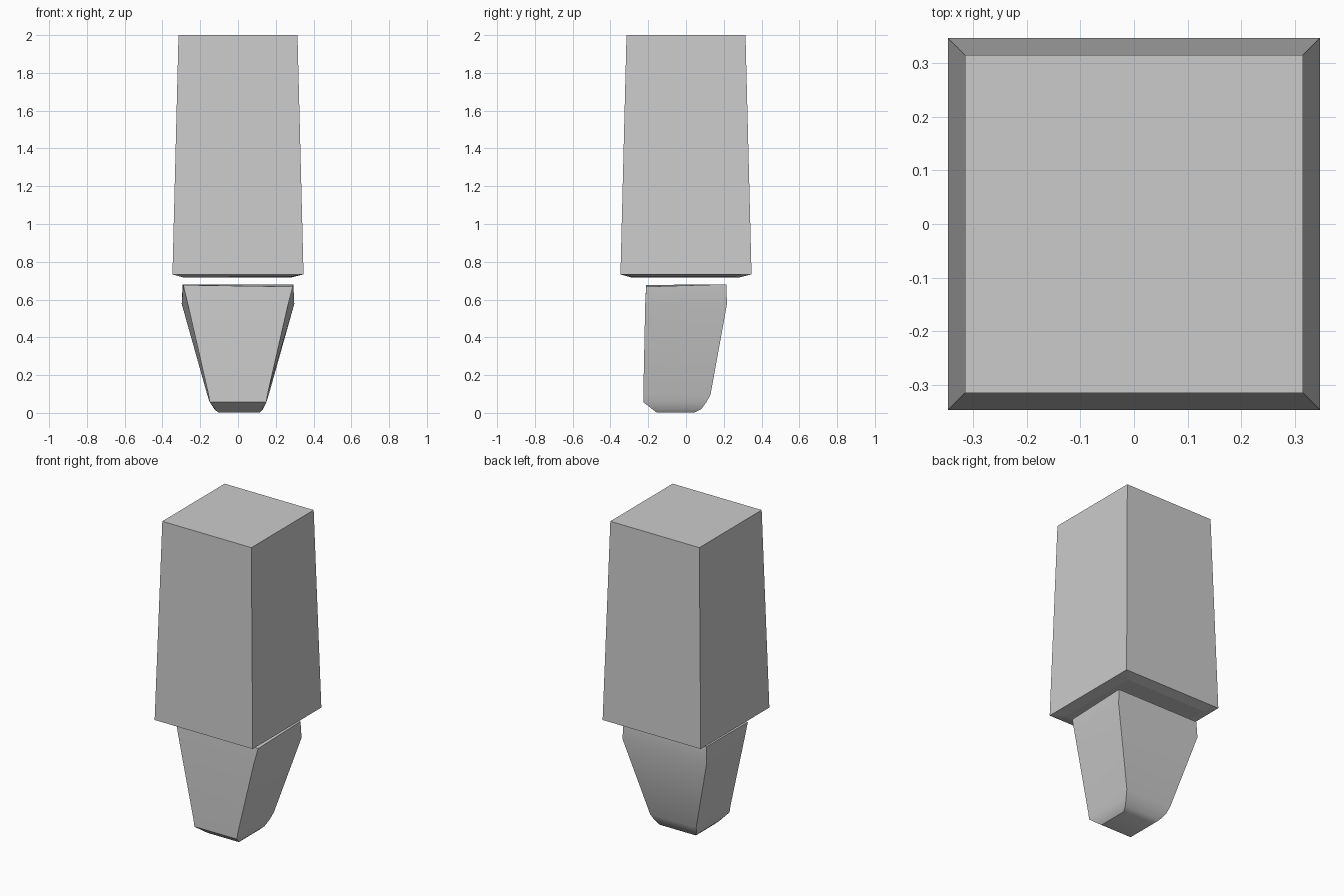
import bpy, bmesh, math

if "Cube" in bpy.data.objects:
    bpy.data.objects.remove(bpy.data.objects["Cube"])


def loft(name, rings):
    """Join four-cornered rings, bottom to top, into a closed solid."""
    bm = bmesh.new()
    loops = [[bm.verts.new(p) for p in ring] for ring in rings]
    for lo, hi in zip(loops, loops[1:]):
        for i in range(4):
            j = (i + 1) % 4
            bm.faces.new((lo[i], lo[j], hi[j], hi[i]))
    bm.faces.new(loops[0][::-1])
    bm.faces.new(loops[-1])
    bmesh.ops.recalc_face_normals(bm, faces=bm.faces)
    mesh = bpy.data.meshes.new(name)
    bm.to_mesh(mesh)
    bm.free()
    obj = bpy.data.objects.new(name, mesh)
    bpy.context.collection.objects.link(obj)
    return obj


def ring(z, xf, xb, yf, yb, tilt=(0, 0, 0, 0), dx=0.0):
    """Trapezoid: front half width, back half width, front y, back y."""
    pts = ((-xf, yf), (xf, yf), (xb, yb), (-xb, yb))
    return [(x + dx, y, z + t) for (x, y), t in zip(pts, tilt)]


def square(z, h):
    return ring(z, h, h, -h, h)


# Tall tapered upper block with a shallow chamfer underneath
loft("upper_block", [
    ring(0.718, 0.285, 0.285, -0.285, 0.285, (-0.002, 0.003, 0, 0)),
    square(0.733, 0.347),
    square(2.0, 0.315),
])

# Lower block narrowing to a rounded toe
lower = loft("lower_block", [
    ring(0.005, 0.11, 0.11, -0.155, 0.045, dx=0.005),
    ring(0.022, 0.125, 0.128, -0.178, 0.08, dx=0.004),
    ring(0.06, 0.15, 0.15, -0.226, 0.108),
    ring(0.10, 0.156, 0.163, -0.226, 0.13),
    ring(0.58, 0.266, 0.298, -0.216, 0.217),
    ring(0.68, 0.29, 0.293, -0.211, 0.213, (0, -0.009, 0.004, 0.004)),
])

# Soften only the shallow creases of the toe
bpy.ops.object.select_all(action='DESELECT')
lower.select_set(True)
bpy.context.view_layer.objects.active = lower
bpy.ops.object.shade_smooth_by_angle(angle=math.radians(30))

# Rest the model exactly on the ground plane
for obj in bpy.context.collection.objects:
    obj.location.z = -0.003 if obj.name == "lower_block" else 0.0
